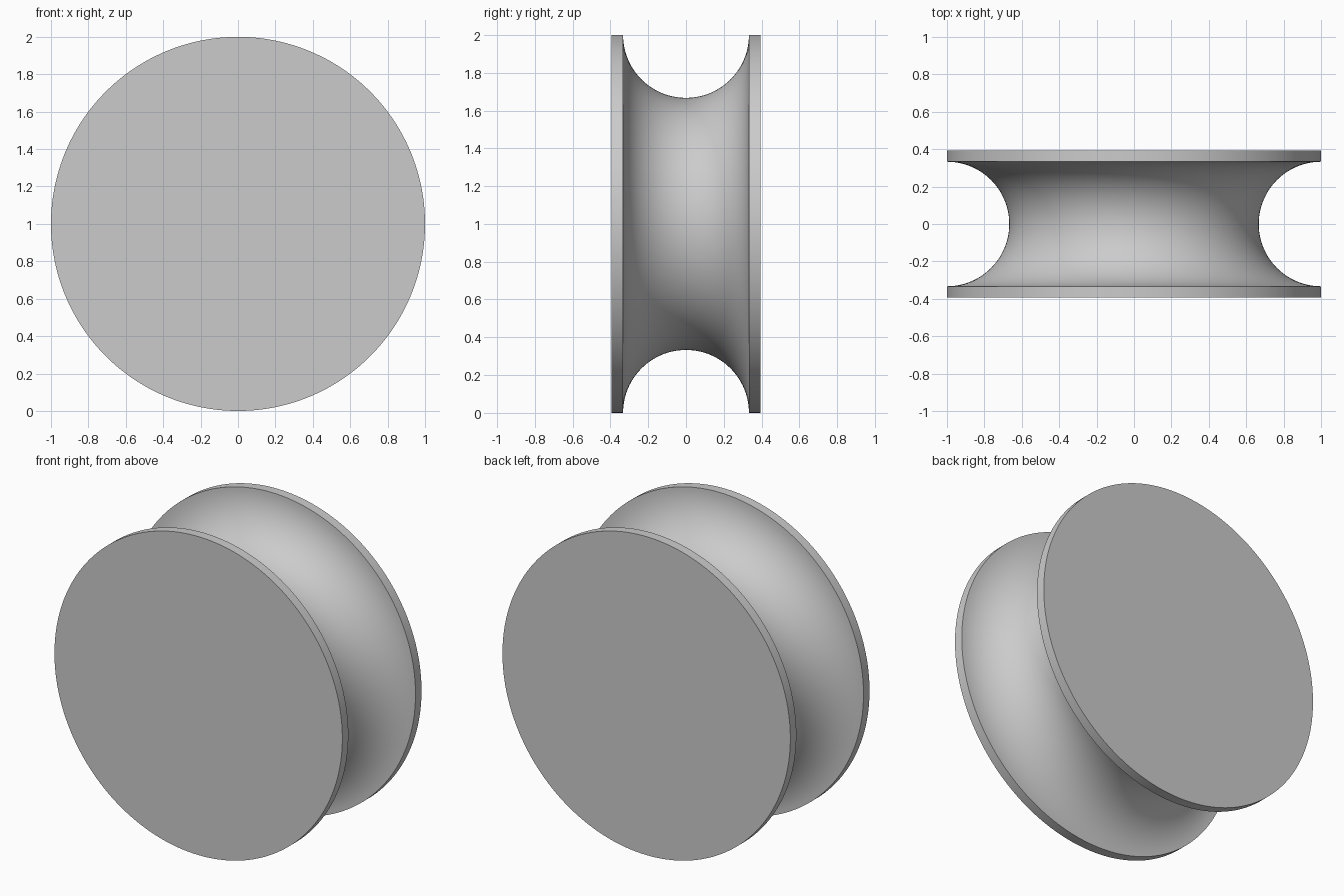
import bpy, bmesh
from math import sin, cos, pi, radians
from mathutils import Vector

cube = bpy.data.objects.get("Cube")
if cube:
    bpy.data.objects.remove(cube, do_unlink=True)

RADIUS, HALF_WIDTH, GROOVE = 1.0, 0.393, 0.333
ARC_STEPS, SEGMENTS = 48, 192
CENTRE = Vector((0, 0, RADIUS))

grey = bpy.data.materials.new("plain grey")
grey.use_nodes = True
colour = (0.6, 0.6, 0.6, 1)
grey.diffuse_color = colour
grey.node_tree.nodes["Principled BSDF"].inputs["Base Color"].default_value = colour

# Half section: flat face, thin rim, half-round groove, thin rim, flat face
profile = [(0, -HALF_WIDTH), (RADIUS, -HALF_WIDTH)]
for i in range(ARC_STEPS + 1):
    a = pi * i / ARC_STEPS
    profile.append((RADIUS - GROOVE * sin(a), -GROOVE * cos(a)))
profile += [(RADIUS, HALF_WIDTH), (0, HALF_WIDTH)]

# Spin the section around the wheel's axle
bm = bmesh.new()
verts = [bm.verts.new((r, y, RADIUS)) for r, y in profile]
edges = [bm.edges.new(pair) for pair in zip(verts, verts[1:])]
bmesh.ops.spin(bm, geom=verts + edges, cent=CENTRE, axis=(0, 1, 0),
               angle=2 * pi, steps=SEGMENTS, use_merge=True)
bmesh.ops.remove_doubles(bm, verts=bm.verts[:], dist=0.0001)
bmesh.ops.recalc_face_normals(bm, faces=bm.faces[:])

mesh = bpy.data.meshes.new("grooved_wheel")
bm.to_mesh(mesh)
bm.free()
mesh.materials.append(grey)
wheel = bpy.data.objects.new("grooved_wheel", mesh)
bpy.context.collection.objects.link(wheel)

# Smooth groove with crisp rim edges
bpy.ops.object.select_all(action='DESELECT')
wheel.select_set(True)
bpy.context.view_layer.objects.active = wheel
bpy.ops.object.shade_smooth_by_angle(angle=radians(30))
